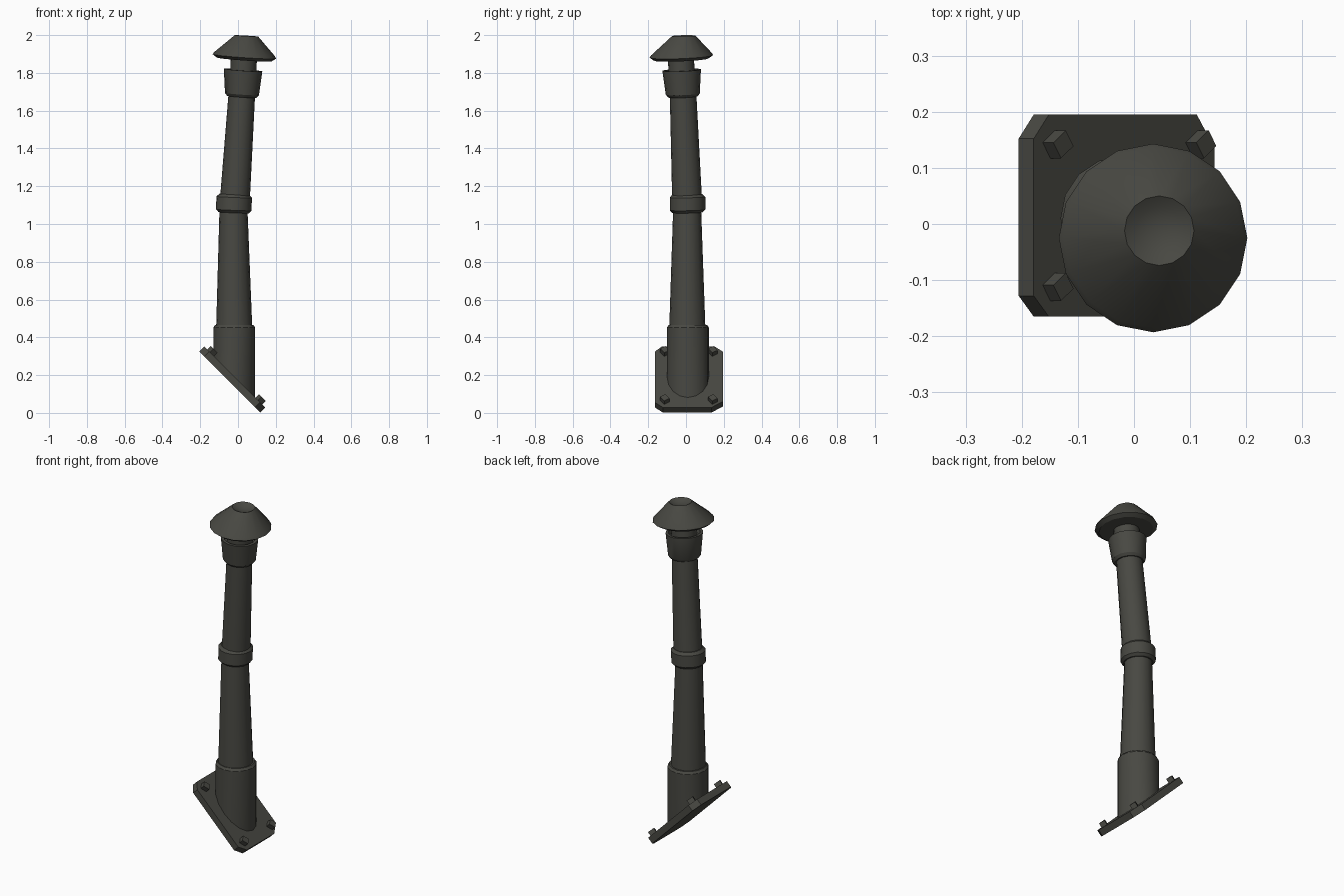
import bpy, bmesh, math
from mathutils import Matrix, Vector

cube = bpy.data.objects.get("Cube")
if cube:
    bpy.data.objects.remove(cube)

SIDES = 16
metal = bpy.data.materials.new("dark olive grey metal")
metal.use_nodes = True
colour = (0.065, 0.065, 0.055, 1)
metal.diffuse_color = colour
metal.node_tree.nodes["Principled BSDF"].inputs["Base Color"].default_value = colour


def finish(name, bm, smooth=True):
    bmesh.ops.recalc_face_normals(bm, faces=bm.faces)
    mesh = bpy.data.meshes.new(name)
    bm.to_mesh(mesh)
    bm.free()
    mesh.materials.append(metal)
    obj = bpy.data.objects.new(name, mesh)
    bpy.context.collection.objects.link(obj)
    if smooth:
        bpy.ops.object.select_all(action='DESELECT')
        obj.select_set(True)
        bpy.context.view_layer.objects.active = obj
        bpy.ops.object.shade_smooth_by_angle(angle=math.radians(32))
    return obj


def loft(name, rings):
    """Skin round rings: centre x, y, z, radius, slope in x, slope in y."""
    bm = bmesh.new()
    loops = []
    for cx, cy, cz, r, sx, sy in rings:
        loop = []
        for i in range(SIDES):
            a = math.tau * i / SIDES
            dx, dy = r * math.cos(a), r * math.sin(a)
            loop.append(bm.verts.new((cx + dx, cy + dy, cz + sx * dx + sy * dy)))
        loops.append(loop)
    for a, b in zip(loops, loops[1:]):
        for i in range(SIDES):
            j = (i + 1) % SIDES
            bm.faces.new((a[i], a[j], b[j], b[i]))
    bm.faces.new(loops[0][::-1])
    bm.faces.new(loops[-1])
    return finish(name, bm)


# Frame of the sloping wall plate: its local z is the outward normal
slope = Matrix.Translation((-0.0175, 0.015, 0.19)) @ Matrix.Rotation(math.radians(45), 4, 'Y')

# Wall plate with cut corners
HALF_L, HALF_W, THICK = 0.228, 0.18, 0.038
bm = bmesh.new()
corners = []
for sx, sy, cut_x, cut_y in ((1, 1, .045, .06), (-1, 1, .038, .043),
                             (-1, -1, .038, .037), (1, -1, .038, .043)):
    pair = [(sx * HALF_L, sy * (HALF_W - cut_y)), (sx * (HALF_L - cut_x), sy * HALF_W)]
    corners += pair if sx * sy > 0 else pair[::-1]
base = bm.faces.new([bm.verts.new((x, y, -THICK)) for x, y in corners])
grown = bmesh.ops.extrude_face_region(bm, geom=[base])
top = [v for v in grown["geom"] if isinstance(v, bmesh.types.BMVert)]
bmesh.ops.translate(bm, verts=top, vec=(0, 0, THICK))
bm.transform(slope)
finish("wall_plate", bm, False)

# Square bolt heads, each turned on its own axis
for name, u, v in (("upper_back", -1, 1), ("upper_front", -1, -1),
                   ("lower_back", 1, 1), ("lower_front", 1, -1)):
    bm = bmesh.new()
    place = (slope @ Matrix.Translation((u * 0.18, v * 0.127, 0.01))
             @ Matrix.Rotation(math.radians(35), 4, 'Z')
             @ Matrix.Diagonal((0.038, 0.034, 0.034, 1)))
    bmesh.ops.create_cube(bm, size=1, matrix=place)
    finish(name + "_bolt", bm, False)

# Socket, mitred onto the plate
loft("base_socket", [
    (-0.02, 0.01, 0.185, 0.111, -1, 0),
    (-0.02, 0.01, 0.452, 0.111, 0, 0),
    (-0.02, 0.01, 0.465, 0.102, 0, 0)])

# Tapered lower pipe
loft("lower_pipe", [
    (-0.02, 0.007, 0.44, 0.096, 0, 0),
    (-0.024, 0.006, 1.08, 0.074, 0, 0)])

# Coupling ring at the bend
loft("coupling_ring", [
    (-0.023, 0.008, 1.06, 0.08, -.04, .02),
    (-0.023, 0.008, 1.074, 0.094, -.04, .02),
    (-0.020, 0.008, 1.142, 0.094, -.04, .02),
    (-0.019, 0.007, 1.157, 0.08, -.04, .02)])

# Leaning upper pipe
loft("upper_pipe", [
    (-0.017, 0.006, 1.12, 0.079, -.07, .04),
    (0.021, -0.016, 1.70, 0.070, -.07, .04)])

# Flared collar with a shallow recess
loft("collar", [
    (0.020, -0.016, 1.673, 0.078, -.07, .04),
    (0.021, -0.017, 1.688, 0.090, -.07, .04),
    (0.027, -0.023, 1.815, 0.102, -.07, .04),
    (0.027, -0.023, 1.815, 0.086, -.07, .04),
    (0.026, -0.022, 1.795, 0.080, -.07, .04)])

# Neck under the cap
loft("neck", [
    (0.027, -0.022, 1.78, 0.069, -.07, .04),
    (0.032, -0.028, 1.90, 0.069, -.07, .04)])

# Conical rain cap with a dished top
loft("rain_cap", [
    (0.033, -0.026, 1.871, 0.145, -.07, .04),
    (0.034, -0.025, 1.887, 0.168, -.07, .04),
    (0.035, -0.024, 1.899, 0.161, -.07, .04),
    (0.045, -0.012, 1.996, 0.062, -.06, .02),
    (0.045, -0.011, 1.984, 0.042, -.06, .02),
    (0.045, -0.011, 1.977, 0.015, -.06, .02)])
